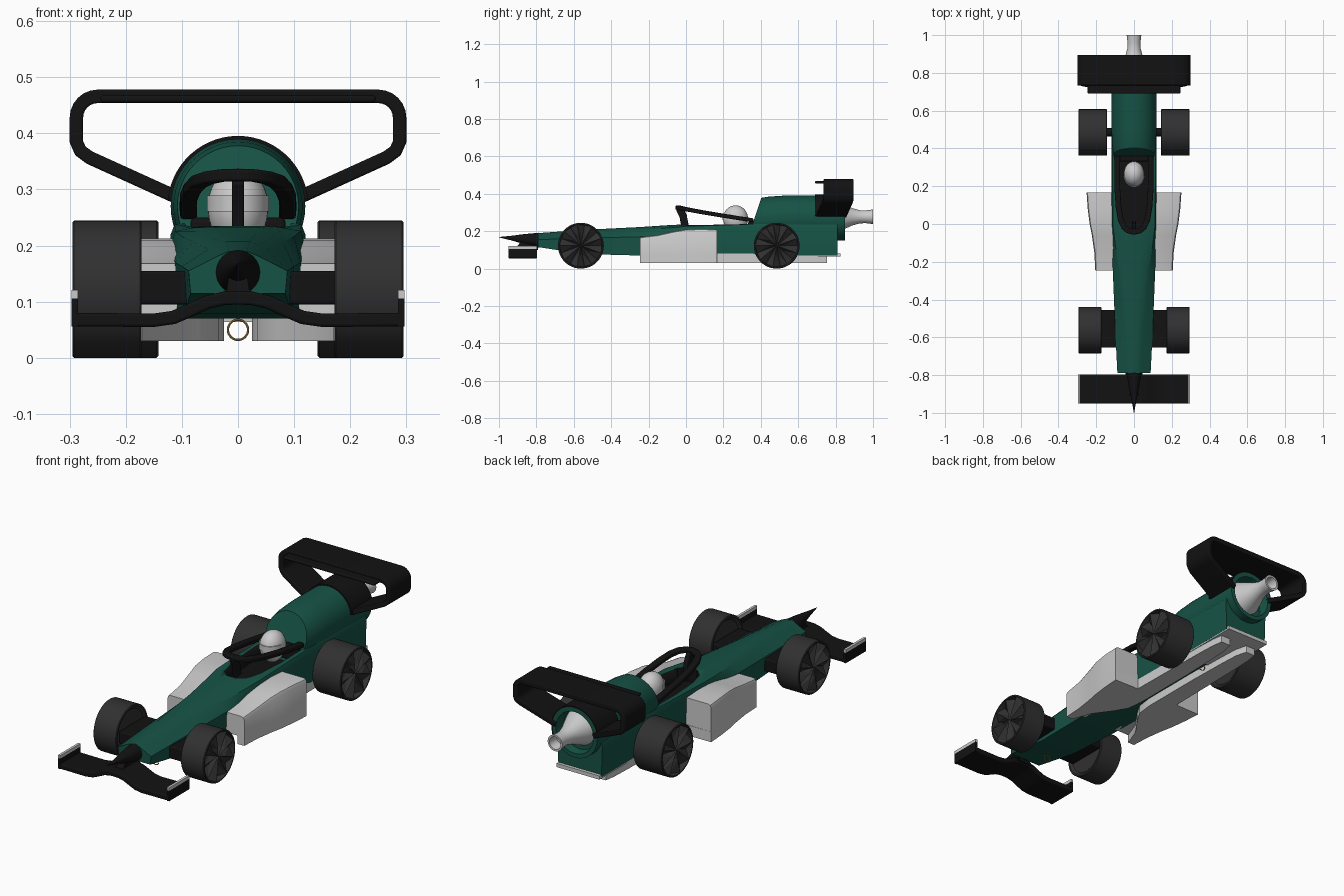
import bpy, bmesh
from math import sin, cos, pi, radians
from mathutils import Vector as V

if "Cube" in bpy.data.objects:
    bpy.data.objects.remove(bpy.data.objects["Cube"])


def mat(name, rgb):
    m = bpy.data.materials.new(name)
    m.diffuse_color = (*rgb, 1)
    m.use_nodes = True
    m.node_tree.nodes["Principled BSDF"].inputs["Base Color"].default_value = m.diffuse_color
    return m


GREEN = mat("green_paint", (0.008, 0.085, 0.06))
BLACK = mat("black_plastic", (0.006, 0.006, 0.006))
RUBBER = mat("dark_rubber", (0.03, 0.03, 0.03))
GOLD = mat("gold_metal", (0.45, 0.3, 0.08))


def finish(name, bm, material=None, mirror=False, bevel=0, smooth=True):
    bmesh.ops.recalc_face_normals(bm, faces=bm.faces)
    me = bpy.data.meshes.new(name)
    bm.to_mesh(me)
    bm.free()
    ob = bpy.data.objects.new(name, me)
    bpy.context.collection.objects.link(ob)
    if material:
        me.materials.append(material)
    if smooth:
        bpy.ops.object.select_all(action='DESELECT')
        ob.select_set(True)
        bpy.context.view_layer.objects.active = ob
        bpy.ops.object.shade_smooth_by_angle(angle=radians(30))
    if bevel:
        b = ob.modifiers.new("bevel", 'BEVEL')
        b.width, b.segments, b.limit_method = bevel, 3, 'ANGLE'
        b.angle_limit = radians(40)
    if mirror:
        ob.modifiers.new("mirror", 'MIRROR')
    return ob


def loft(name, rings, material=None, closed=False, **kw):
    """Skin a list of equal-sized rings; caps the ends unless closed."""
    bm = bmesh.new()
    vs = [[bm.verts.new(p) for p in r] for r in rings]
    n = len(vs[0])
    pairs = list(zip(vs, vs[1:])) + ([(vs[-1], vs[0])] if closed else [])
    for a, b in pairs:
        for i in range(n):
            j = (i + 1) % n
            bm.faces.new((a[i], a[j], b[j], b[i]))
    if not closed:
        bm.faces.new(vs[0])
        bm.faces.new(vs[-1])
    return finish(name, bm, material, **kw)


def circle_y(y, z, r, n=48):
    return [V((r * cos(2 * pi * i / n), y, z + r * sin(2 * pi * i / n))) for i in range(n)]


def circle_x(x, y, z, r, n=48):
    return [V((x, y + r * cos(2 * pi * i / n), z + r * sin(2 * pi * i / n))) for i in range(n)]


def ribbon(name, pts, axis, wide, thick, material, closed=False, **kw):
    """Sweep a flat rectangular strip whose width lies along a fixed axis."""
    pts, axis, rings = [V(p) for p in pts], V(axis), []
    for i, p in enumerate(pts):
        a = pts[i - 1] if i or closed else p
        b = pts[(i + 1) % len(pts)] if closed or i + 1 < len(pts) else p
        nrm = (b - a).cross(axis).normalized() * thick
        w = axis * wide
        rings.append([p + nrm + w, p - nrm + w, p - nrm - w, p + nrm - w])
    return loft(name, rings, material, closed, **kw)


def box(name, x, y, z, material=None, **kw):
    rings = [[V((a, b, c)) for b, c in ((y[0], z[0]), (y[1], z[0]), (y[1], z[1]), (y[0], z[1]))] for a in x]
    return loft(name, rings, material, **kw)


def both_sides(half):
    return half + [(-x, y, z) for x, y, z in reversed(half) if x > 1e-4]


# main hull: y, half width, bottom, shoulder height, deck half width, top
hull_rows = [(-.79, .088, .115, .155, .04, .19), (-.55, .1, .078, .163, .052, .207),
             (-.25, .112, .07, .17, .08, .222), (-.1, .116, .07, .18, .1, .232),
             (0, .12, .07, .2, .112, .237), (.36, .12, .07, .22, .113, .246),
             (.81, .12, .07, .22, .113, .246)]
rings = []
for y, w, zb, zs, r, zt in hull_rows:
    half = [(w * .96, y, zb), (w, y, zs), (r, y, zt - .3 * (zt - zs)), (r * .75, y, zt - .006), (r * .4, y, zt)]
    rings.append(half + [(-a, b, c) for a, b, c in reversed(half)])
hull = loft("hull", rings, GREEN)

# cockpit opening cut into the hull
half = [(.095, .36), (.092, .2), (.08, .06), (.06, -.02), (.025, -.05)]
outline = half + [(-x, y) for x, y in reversed(half)]
cutter = loft("cockpit_cutter", [[(x, y, z) for x, y in outline] for z in (.17, .3)], BLACK)
cutter.hide_render = True
cutter.hide_viewport = True
cut = hull.modifiers.new("cockpit", 'BOOLEAN')
cut.operation, cut.object, cut.solver = 'DIFFERENCE', cutter, 'EXACT'
cut.material_mode = 'TRANSFER'

# engine cover: raked front, round barrel, recessed tail
front = [V((p.x, .36 + .33 * (p.z - .25), p.z)) for p in circle_y(0, .27, .108)]
mid = [V((p.x, .40 + .33 * (p.z - .25), p.z)) for p in circle_y(0, .27, .115)]
loft("engine_cover", [front, mid, circle_y(.52, .27, .12), circle_y(.85, .27, .12),
                      circle_y(.85, .27, .1), circle_y(.8, .27, .092)], GREEN)

# exhaust nozzle
loft("exhaust", [circle_y(y, .277, r) for y, r in
                 ((.8, .085), (.85, .064), (.89, .046), (.93, .035), (.96, .034), (1, .039), (1, .03), (.95, .024))])

# nose cone and wing pylon
loft("nose_cone", [circle_y(y, z, r, 32) for y, z, r in
                   ((-.785, .152, .04), (-.87, .158, .026), (-.93, .163, .013), (-1, .168, .001))], BLACK)
loft("nose_pylon", [[(s * w, y, z) for s, y in ((1, y0), (1, -.79), (-1, -.79), (-1, y0))]
                    for w, y0, z in ((.045, -.93, .1), (.02, -.9, .122), (.016, -.88, .15))], BLACK)

# front wing with endplates
ribbon("front_wing", both_sides([(.295, -.873, .068), (.15, -.873, .067), (.115, -.873, .072), (.085, -.873, .085),
                                 (.055, -.873, .099), (.025, -.873, .106), (0, -.873, .107)]),
       (0, 1, 0), .077, .012, BLACK, bevel=.005)
box("front_endplate", (.285, .297), (-.95, -.796), (.056, .106), BLACK, mirror=True)
box("front_endplate_cap", (.285, .297), (-.95, -.796), (.106, .121), mirror=True)

# rear wing hoop
arc = [(.25 + .038 * cos(a), .428 + .038 * sin(a)) for a in (pi * k / 12 for k in range(7))]
low = [(.288, .385), (.281, .369), (.265, .357)]
loop = [(.1, .282)] + [(x, z) for x, z in reversed(low)] + arc
hoop = both_sides([(x, .775 + .04 * min(1, (z - .28) / .09), z) for x, z in loop])
ribbon("rear_wing", hoop, (0, 1, 0), .081, .012, BLACK, bevel=.004)
box("rear_wing_flap", (-.245, .245), (.69, .76), (.455, .468), BLACK, bevel=.005)

# black saddle over the tail of the engine cover
saddle = [(.1225 * cos(radians(d)), .77, .27 + .1225 * sin(radians(d))) for d in range(6, 175, 6)]
ribbon("rear_wing_saddle", saddle, (0, 1, 0), .08, .003, BLACK)

# side pods and the slotted floor below them: y, inner x, outer x, top
pod_rows = [(-.245, .17, .205, .168), (-.15, .135, .21, .18), (-.06, .07, .223, .2), (.0, .035, .235, .21),
            (.08, .025, .245, .213), (.166, .025, .251, .21)]
loft("side_pod", [[(.09, y, .07), (o, y, .07), (o, y, t - .015), (o - .005, y, t - .004), (o - .016, y, t),
                   (.09, y, t)] for y, i, o, t in pod_rows], mirror=True)
tail_rows = [(.168, .025, .118, 0), (.4, .025, .115, 0), (.6, .03, .112, 0), (.7, .035, .108, 0), (.755, .05, .1, 0)]
loft("floor", [[(i, y, .03), (o, y, .03), (o, y, .08), (i, y, .08)] for y, i, o, t in pod_rows + tail_rows],
     mirror=True)
box("floor_tail", (-.115, .115), (.5, .825), (.064, .082))

# halo and its pillar
ribbon("halo", both_sides([(.088, .36, .258), (.089, .28, .27), (.088, .18, .286), (.082, .09, .301),
                           (.07, .02, .314), (.052, -.018, .321), (.028, -.036, .325), (0, -.042, .326)]),
       (0, 0, 1), .011, .015, BLACK, bevel=.005)
ribbon("halo_pillar", [(0, -.035, .32), (0, -.015, .28), (0, -.005, .225)], (1, 0, 0), .011, .02, BLACK, bevel=.004)

# helmet and visor
bm = bmesh.new()
bmesh.ops.create_uvsphere(bm, u_segments=32, v_segments=20, radius=1)
for v in bm.verts:
    v.co = V((v.co.x * .054, .265 + v.co.y * .066, .27 + v.co.z * (.068 if v.co.z > 0 else .08)))
finish("helmet", bm)
ribbon("visor", [(.054 * sin(a), .265 - .067 * cos(a), .275) for a in (radians(d) for d in range(-80, 81, 8))],
       (0, 0, 1), .014, .002, None)
box("headrest", (-.085, .085), (.33, .4), (.18, .25), BLACK, bevel=.01)

# wheels: tyre plus faceted star hub
R, ZC, SPOKES = .1225, .1225, 9
for label, y, xi, xo in (("front", -.562, .172, .295), ("rear", .485, .142, .295)):
    loft(label + "_tyre", [circle_x(x, y, ZC, r) for x, r in
                           ((xi + .01, .1), (xi, .112), (xi, R - .003), (xi + .003, R), (xo - .003, R),
                            (xo, R - .003), (xo, .114), (xo - .03, .11))], RUBBER, mirror=True)
    bm = bmesh.new()
    hub = bm.verts.new((xo - .006, y, ZC))
    rim = []
    for k in range(SPOKES * 2):
        a = pi * k / SPOKES
        rim.append(bm.verts.new((xo - (.002 if k % 2 else .03), y + .114 * cos(a), ZC + .114 * sin(a))))
    mids = []
    for k in range(SPOKES * 2):
        a = pi * k / SPOKES
        mids.append(bm.verts.new((xo - (.004 if k % 2 else .028), y + .045 * cos(a), ZC + .045 * sin(a))))
    for k in range(SPOKES * 2):
        j = (k + 1) % (SPOKES * 2)
        bm.faces.new((hub, mids[k], mids[j]))
        bm.faces.new((mids[k], rim[k], rim[j]))
        bm.faces.new((mids[k], rim[j], mids[j]))
    finish(label + "_hub", bm, RUBBER, mirror=True, smooth=False)

# axles
box("front_axle", (-.178, .178), (-.655, -.455), (.095, .155), BLACK, bevel=.006)
loft("rear_axle", [circle_x(x, .485, ZC, .022, 24) for x in (-.16, .16)], BLACK)

# line eyelets under the car
for label, y in (("front", -.63), ("rear", .49)):
    bpy.ops.mesh.primitive_torus_add(location=(0, y, .05), rotation=(pi / 2, 0, 0), major_radius=.018,
                                     minor_radius=.002, major_segments=32, minor_segments=8)
    eye = bpy.context.object
    eye.name = label + "_eyelet"
    eye.data.materials.append(GOLD)
